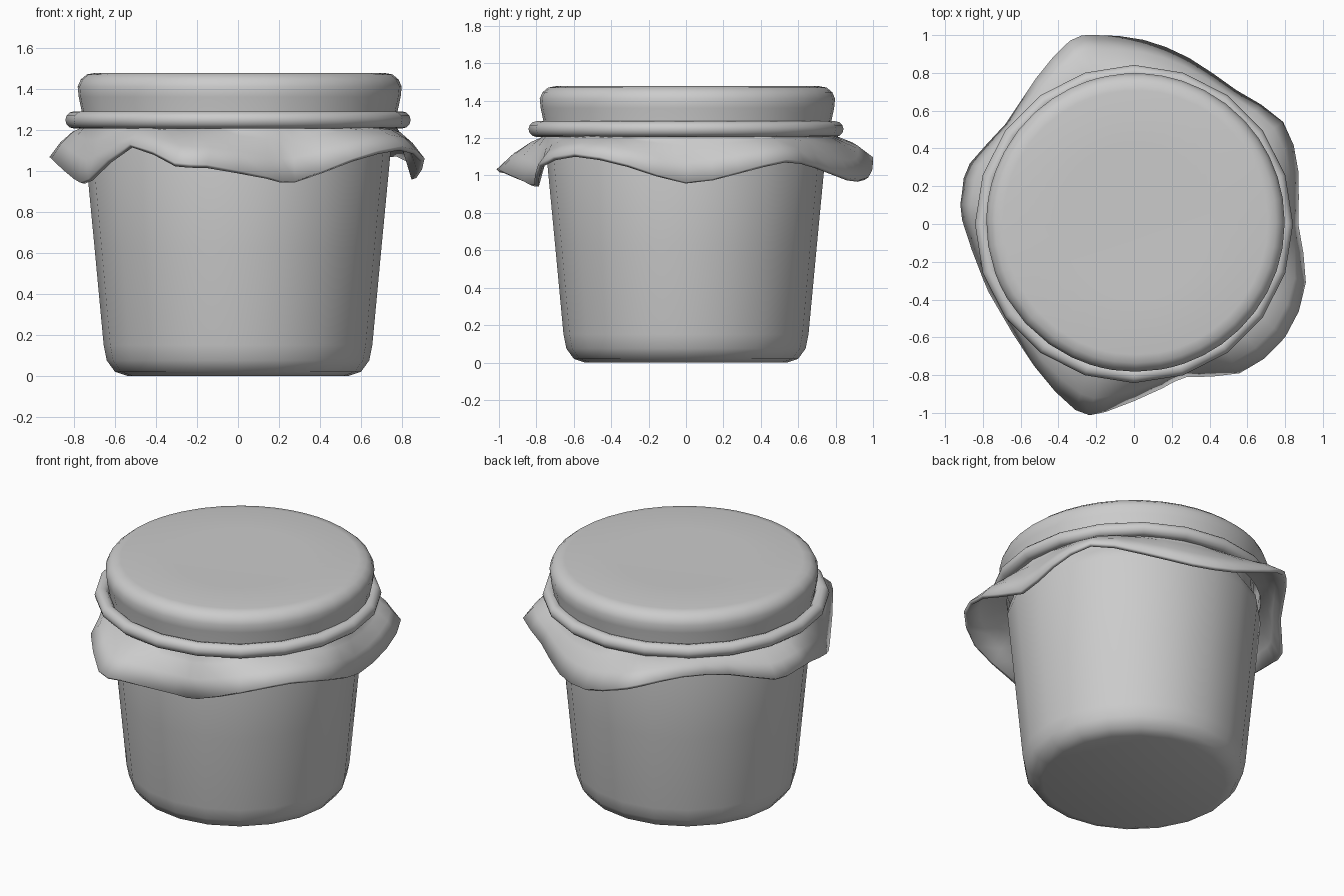
import bpy, bmesh, math
from mathutils import Vector

if "Cube" in bpy.data.objects:
    bpy.data.objects.remove(bpy.data.objects["Cube"])


def mesh_object(name, rings, tip_start=None, tip_end=None, angle=60):
    """Skin a stack of closed rings, optionally closing the ends to a point."""
    bm = bmesh.new()
    loops = [[bm.verts.new(p) for p in ring] for ring in rings]
    n = len(loops[0])
    for a, b in zip(loops, loops[1:]):
        for i in range(n):
            j = (i + 1) % n
            bm.faces.new((a[i], a[j], b[j], b[i]))
    for tip, loop in ((tip_start, loops[0]), (tip_end, loops[-1])):
        if tip is not None:
            v = bm.verts.new(tip)
            for i in range(n):
                j = (i + 1) % n
                if loop is loops[0]:
                    bm.faces.new((loop[j], loop[i], v))
                else:
                    bm.faces.new((loop[i], loop[j], v))
    bmesh.ops.recalc_face_normals(bm, faces=bm.faces)
    me = bpy.data.meshes.new(name)
    bm.to_mesh(me)
    bm.free()
    ob = bpy.data.objects.new(name, me)
    bpy.context.collection.objects.link(ob)
    bpy.ops.object.select_all(action='DESELECT')
    ob.select_set(True)
    bpy.context.view_layer.objects.active = ob
    bpy.ops.object.shade_smooth_by_angle(angle=math.radians(angle))
    return ob


def circle(r, z, n=20):
    return [(r * math.cos(2 * math.pi * i / n), r * math.sin(2 * math.pi * i / n), z)
            for i in range(n)]


# Jar body, tapered with a rounded foot and a shoulder hidden by the cloth
body_profile = [(0.54, 0), (0.60, 0.02), (0.64, 0.075), (0.655, 0.15),
                (0.70, 0.63), (0.745, 1.10), (0.735, 1.16), (0.71, 1.20), (0.70, 1.40)]
mesh_object("jar_body", [circle(r, z) for r, z in body_profile], (0, 0, 0), (0, 0, 1.40))

# Wavy hem of the cloth: control points, smoothed with a closed spline
hem = [Vector(p) for p in (
    (.87, 0, .965), (.87, .28, 1.02), (.79, .54, 1.085), (.54, .71, 1.05),
    (.29, .88, .985), (.05, .975, .99), (-.2, 1, 1.07), (-.34, .97, 1.12),
    (-.52, .77, 1.15), (-.68, .53, 1.11), (-.87, .32, 1.05), (-.91, .17, 1.06),
    (-.91, .02, 1.06), (-.8, -.29, .96), (-.73, -.43, .96), (-.53, -.75, 1.13),
    (-.31, -.985, 1.04), (-.15, -.995, 1.03), (.15, -.87, .97), (.28, -.81, .95),
    (.56, -.79, 1.06), (.8, -.6, 1.12), (.91, -.31, 1.06))]
edge = []
for i, p in enumerate(hem):
    a, q, b = hem[i - 1], hem[(i + 1) % len(hem)], hem[(i + 2) % len(hem)]
    edge += [p, (p + q) * 0.5625 - (a + b) * 0.0625]
dirs = [Vector((p.x, p.y, 0)).normalized() for p in edge]

# Cloth cover: flat top, rounded rim, gathered waist, flared skirt
cover_profile = [(0.40, 1.473), (0.70, 1.478), (0.745, 1.47), (0.775, 1.445),
                 (0.79, 1.41), (0.785, 1.36), (0.768, 1.28), (0.765, 1.215)]
shift = Vector((0.008, 0.008, 0))
rings = [[d * r + shift + Vector((0, 0, z)) for d in dirs] for r, z in cover_profile]
waist = rings[-1]
for t in (0.33, 0.67):
    bulge = Vector((0, 0, 0.11 * t * (1 - t)))
    rings.append([w.lerp(p, t) + bulge for w, p in zip(waist, edge)])
rings.append(edge)
cover = mesh_object("cloth_cover", rings, (0.008, 0.008, 1.473))
# Open shell: make sure the top faces up before thickening inward
if cover.data.polygons[-1].normal.z < 0:
    cover.data.flip_normals()
solid = cover.modifiers.new("thickness", 'SOLIDIFY')
solid.thickness = 0.025
solid.offset = -1

# Elastic band around the waist of the cover
bpy.ops.mesh.primitive_torus_add(major_radius=0.80, minor_radius=0.042,
                                 major_segments=20, minor_segments=12,
                                 location=(0, 0, 1.248))
band = bpy.context.object
band.name = "elastic_band"
bpy.ops.object.shade_smooth_by_angle(angle=math.radians(60))
